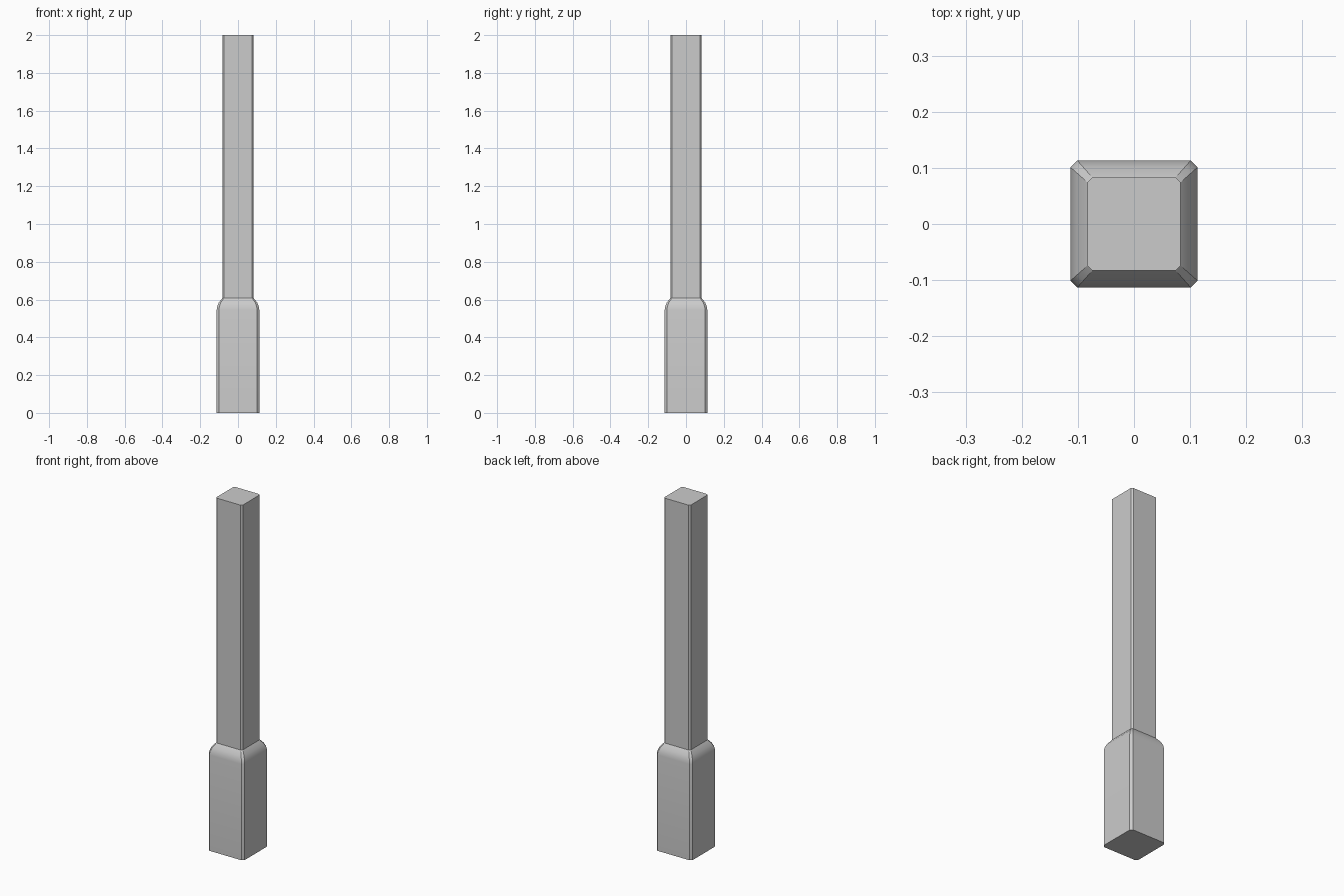
import bpy, bmesh, math

if "Cube" in bpy.data.objects:
    bpy.data.objects.remove(bpy.data.objects["Cube"])

# Profile of the post: (half width, corner chamfer, height)
PROFILE = [
    (0.113, 0.012, 0.0),
    (0.113, 0.012, 0.545),
    (0.110, 0.0117, 0.564),
    (0.102, 0.0108, 0.584),
    (0.083, 0.0088, 0.608),
    (0.083, 0.0088, 2.0),
]


def chamfered_square(bm, h, c, z):
    pts = [(h, -h + c), (h, h - c)]
    ring = []
    for q in range(4):
        a = q * math.pi / 2
        for x, y in pts:
            ring.append(bm.verts.new((x * math.cos(a) - y * math.sin(a),
                                      x * math.sin(a) + y * math.cos(a), z)))
    return ring


# Post: thick base, rounded shoulder and slim shaft in one skin
bm = bmesh.new()
rings = [chamfered_square(bm, *p) for p in PROFILE]
for lo, hi in zip(rings, rings[1:]):
    for i in range(8):
        j = (i + 1) % 8
        bm.faces.new((lo[i], lo[j], hi[j], hi[i]))
bm.faces.new(rings[0][::-1])
bm.faces.new(rings[-1])
bmesh.ops.recalc_face_normals(bm, faces=bm.faces)

mesh = bpy.data.meshes.new("post")
bm.to_mesh(mesh)
bm.free()
post = bpy.data.objects.new("post", mesh)
bpy.context.collection.objects.link(post)
bpy.context.view_layer.objects.active = post
post.select_set(True)
bpy.ops.object.shade_smooth_by_angle(angle=math.radians(30))
